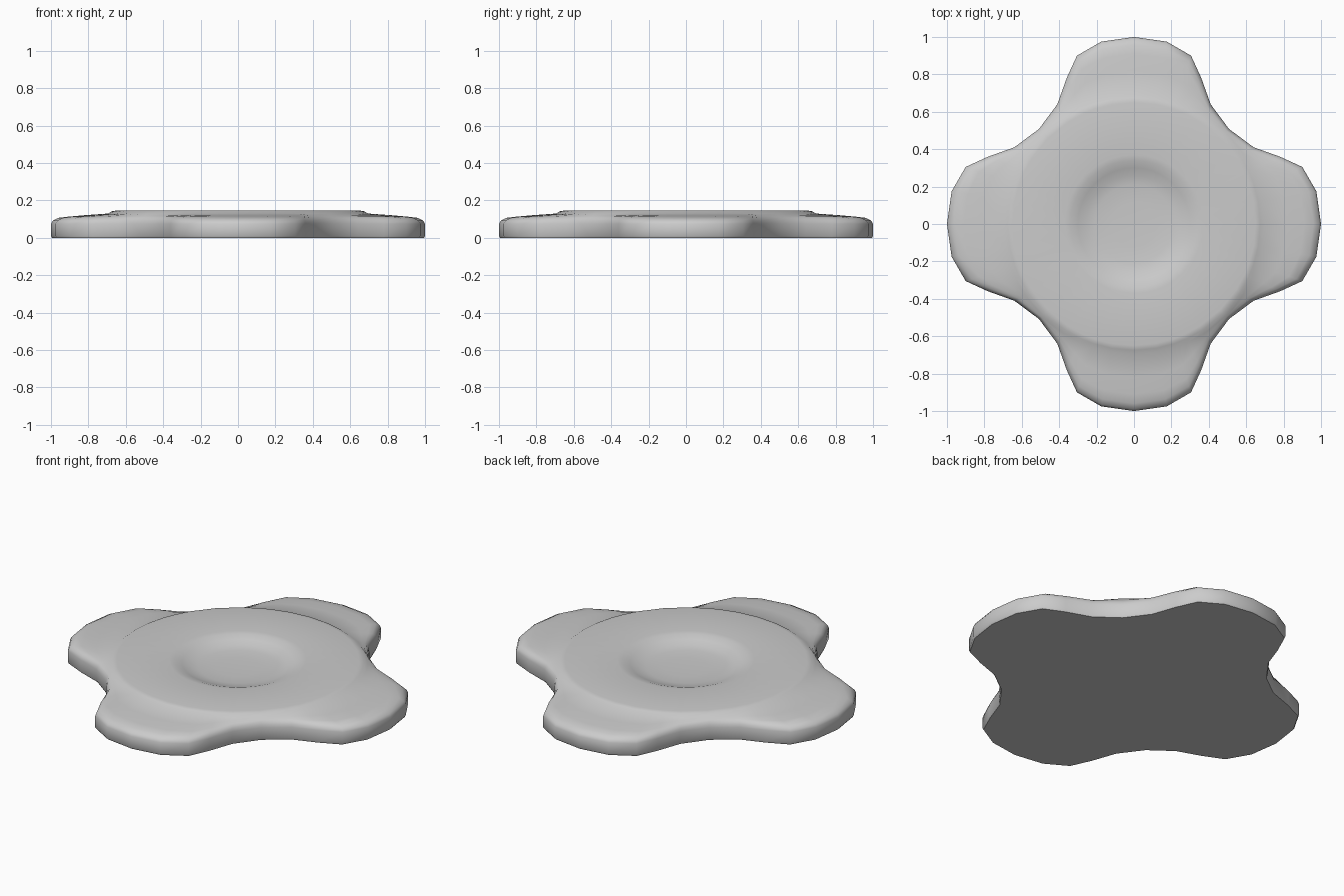
import bpy, bmesh, math

if "Cube" in bpy.data.objects:
    bpy.data.objects.remove(bpy.data.objects["Cube"])

# Outline of one half lobe (x axis to the diagonal), as x, y
half = [(1, 0), (.975, .175), (.9, .305), (.78, .36), (.64, .41), (.508, .508)]
polar = [(math.hypot(x, y), math.atan2(y, x)) for x, y in half]
quad = polar + [(r, math.pi / 2 - a) for r, a in polar[-2:0:-1]]
outline = [(r, a + k * math.pi / 2) for k in range(4) for r, a in quad]

bm = bmesh.new()


def ring(radius, z):
    return [bm.verts.new((radius(r) * math.cos(a), radius(r) * math.sin(a), z))
            for r, a in outline]


def inset(lobe, valley):
    # Inset that differs between lobe tip and valley between lobes
    def f(r):
        t = (r - .718) / .282
        return r - (valley + (lobe - valley) * t)
    return f


def circle(rad):
    return lambda r: rad


# Side wall, rounded rim, sloping lobes
rings = [ring(inset(.006, .006), 0), ring(inset(0, 0), .01), ring(inset(0, 0), .075),
         ring(inset(.01, .004), .092), ring(inset(.04, .01), .107),
         ring(inset(.09, .013), .113), ring(inset(.18, .017), .121)]
# Raised round plate with a shallow dish in the middle
for rad, z in [(.695, .13), (.675, .142), (.65, .146), (.37, .146), (.34, .142),
               (.30, .128), (.26, .113), (.21, .105), (.12, .101)]:
    rings.append(ring(circle(rad), z))

n = len(outline)
for a, b in zip(rings, rings[1:]):
    for i in range(n):
        j = (i + 1) % n
        bm.faces.new((a[i], a[j], b[j], b[i]))

# Dish centre and flat underside
centre = bm.verts.new((0, 0, .1))
for i in range(n):
    bm.faces.new((rings[-1][i], rings[-1][(i + 1) % n], centre))
bm.faces.new(rings[0][::-1])

mesh = bpy.data.meshes.new("four_lobed_base")
bm.to_mesh(mesh)
bm.free()
obj = bpy.data.objects.new("four_lobed_base", mesh)
bpy.context.collection.objects.link(obj)
bpy.context.view_layer.objects.active = obj
obj.select_set(True)
bpy.ops.object.shade_smooth_by_angle(angle=math.radians(50))
